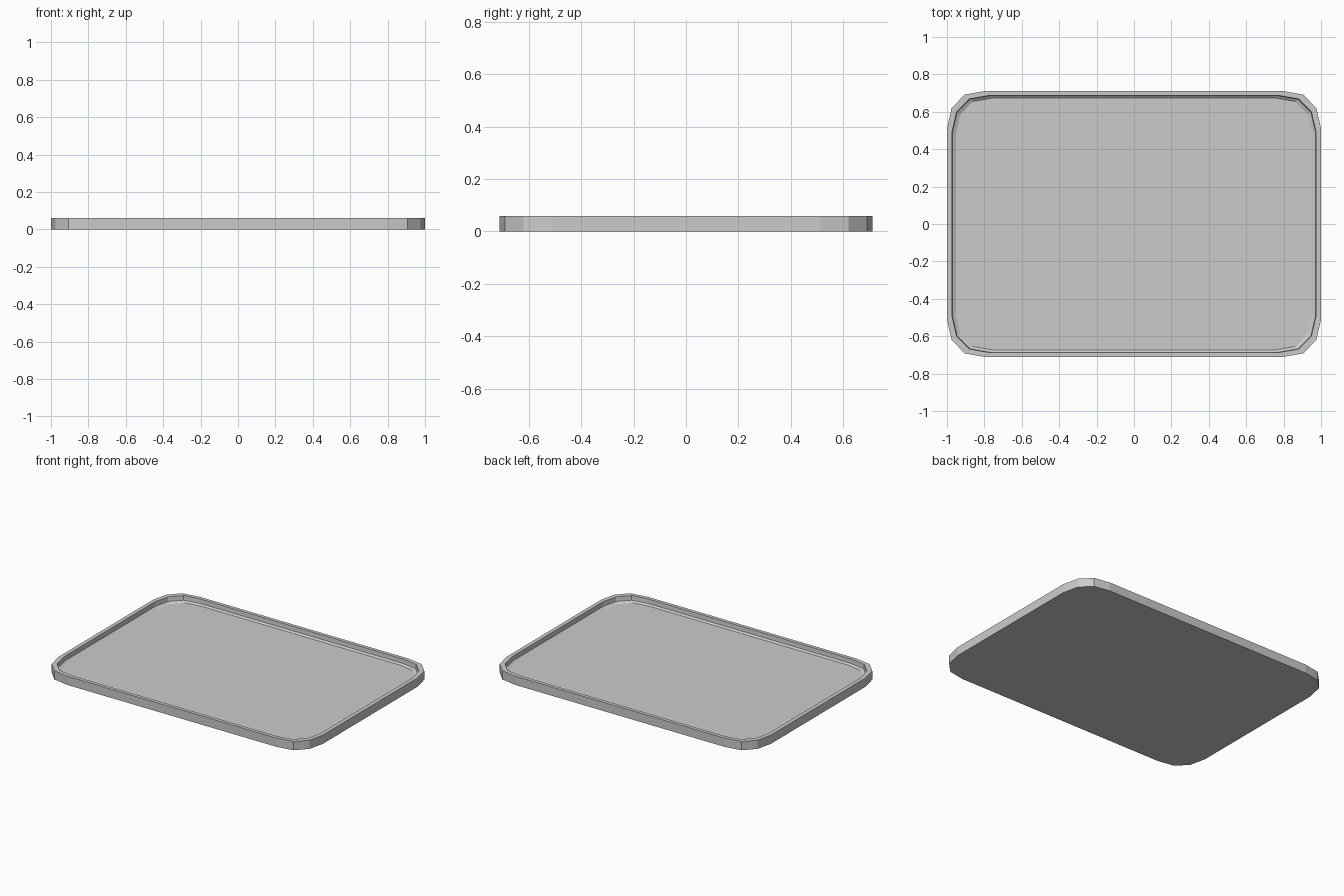
import bpy, bmesh

if "Cube" in bpy.data.objects:
    bpy.data.objects.remove(bpy.data.objects["Cube"])

# One corner of the tray outline, mirrored into a full loop
CORNER = [(1.0, 0.51), (0.975, 0.62), (0.905, 0.692), (0.79, 0.712)]


def outline():
    pts = list(CORNER)
    pts += [(-x, y) for x, y in reversed(CORNER)]
    pts += [(-x, -y) for x, y in pts]
    return pts


def loft(name, rings):
    """Rings are (x half size, y half size, z); both ends are capped."""
    bm = bmesh.new()
    base = outline()
    loops = [[bm.verts.new((x * hx, y / 0.712 * hy, z)) for x, y in base]
             for hx, hy, z in rings]
    n = len(base)
    for a, b in zip(loops, loops[1:]):
        for i in range(n):
            j = (i + 1) % n
            bm.faces.new((a[i], a[j], b[j], b[i]))
    bm.faces.new(loops[0][::-1])
    bm.faces.new(loops[-1])
    bmesh.ops.recalc_face_normals(bm, faces=bm.faces)
    mesh = bpy.data.meshes.new(name)
    bm.to_mesh(mesh)
    bm.free()
    obj = bpy.data.objects.new(name, mesh)
    bpy.context.collection.objects.link(obj)
    return obj


# Tray: outer wall, flat rim, inner wall, chamfer down to the floor
loft("tray", [
    (1.0, 0.712, 0.0),
    (1.0, 0.712, 0.06),
    (0.973, 0.688, 0.06),
    (0.970, 0.686, 0.03),
    (0.952, 0.674, 0.02),
])
